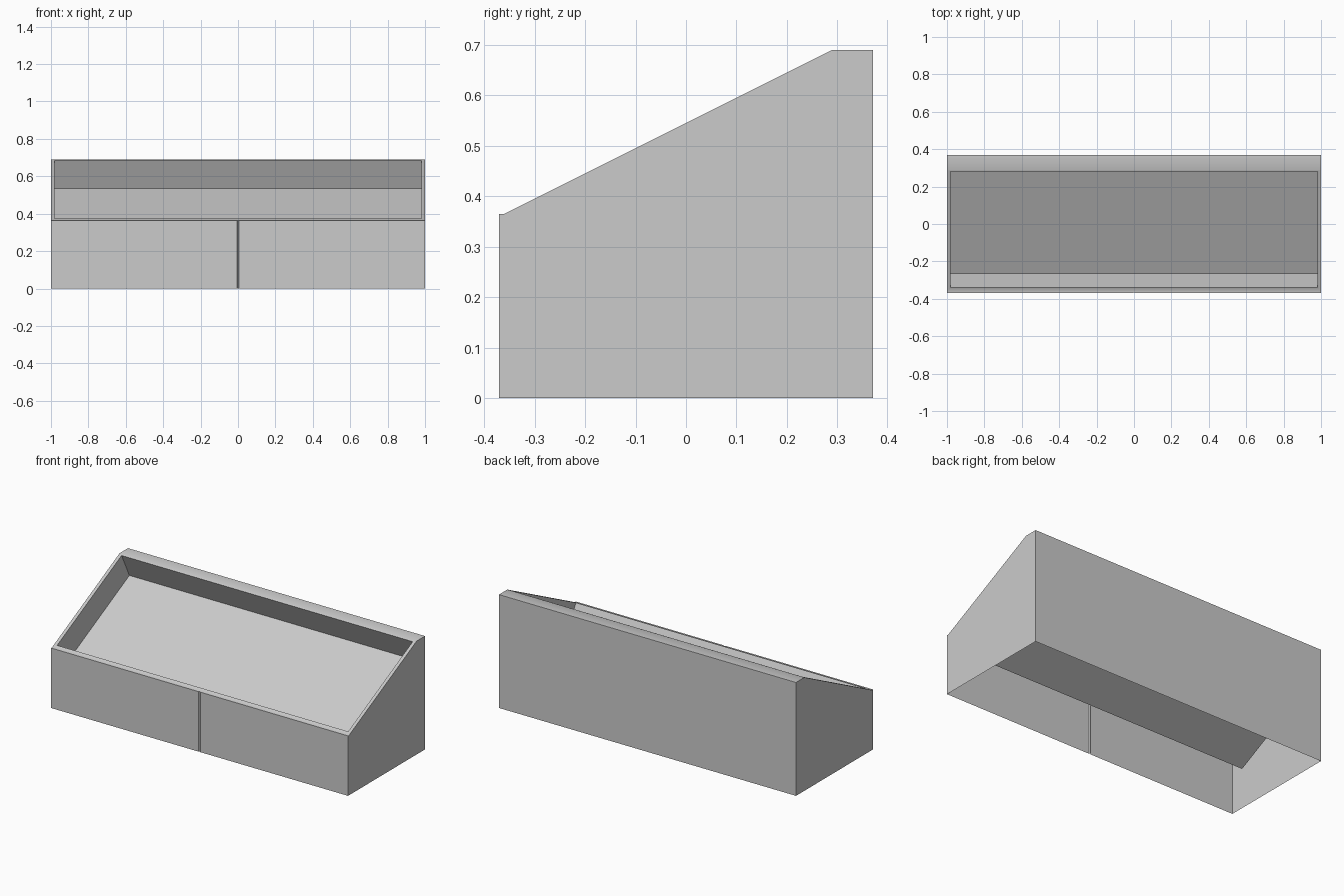
import bpy, bmesh
from mathutils import Vector

if "Cube" in bpy.data.objects:
    bpy.data.objects.remove(bpy.data.objects["Cube"])

HX, HY = 1.0, 0.37          # half width, half depth
LIP_Y, LIP_Z = -0.36, 0.365  # low end of the slope
TOP_Y, TOP_Z = 0.29, 0.69    # high end of the slope


def slope_point(x, y):
    t = (y - LIP_Y) / (TOP_Y - LIP_Y)
    return Vector((x, y, LIP_Z + t * (TOP_Z - LIP_Z)))


def make_object(name, polygons):
    bm = bmesh.new()
    for poly in polygons:
        bm.faces.new([bm.verts.new(p) for p in poly])
    bmesh.ops.remove_doubles(bm, verts=bm.verts, dist=0.0001)
    mesh = bpy.data.meshes.new(name)
    bm.to_mesh(mesh)
    bm.free()
    obj = bpy.data.objects.new(name, mesh)
    bpy.context.collection.objects.link(obj)
    bpy.ops.object.select_all(action='DESELECT')
    obj.select_set(True)
    bpy.context.view_layer.objects.active = obj
    bpy.ops.object.shade_smooth_by_angle(angle=0.55)
    return obj


# Opening in the slope, and its floor pushed in square to the slope
opening = [slope_point(x, y) for x, y in
           ((-0.98, -0.34), (0.98, -0.34), (0.98, 0.28), (-0.98, 0.28))]
push = Vector((0, 0.075, -0.15))
floor = [p + push for p in opening]
slope = [slope_point(x, y) for x, y in
         ((-HX, LIP_Y), (HX, LIP_Y), (HX, TOP_Y), (-HX, TOP_Y))]

# Casing: bottomless shell with a fine vertical seam down the front
faces = []
front = [(-HX, -HY), (-0.006, -HY), (0, -HY + 0.006), (0.006, -HY), (HX, -HY)]
for a, b in zip(front, front[1:]):
    faces.append([(*a, 0), (*b, 0), (*b, LIP_Z), (*a, LIP_Z)])
faces.append([(*p, LIP_Z) for p in front] + [slope[1], slope[0]])
for i in range(4):
    j = (i + 1) % 4
    faces.append([slope[i], slope[j], opening[j], opening[i]])
faces.append([slope[3], slope[2], (HX, HY, TOP_Z), (-HX, HY, TOP_Z)])
faces.append([(HX, HY, 0), (-HX, HY, 0), (-HX, HY, TOP_Z), (HX, HY, TOP_Z)])
profile = [(-HY, 0), (HY, 0), (HY, TOP_Z), (TOP_Y, TOP_Z), (LIP_Y, LIP_Z), (-HY, LIP_Z)]
faces.append([(HX, y, z) for y, z in profile])
faces.append([(-HX, y, z) for y, z in reversed(profile)])
make_object("casing", faces)

# Recessed tray: four walls and the sloping floor
walls = [[opening[i], opening[(i + 1) % 4], floor[(i + 1) % 4], floor[i]] for i in range(4)]
make_object("recessed_tray", walls + [floor])
